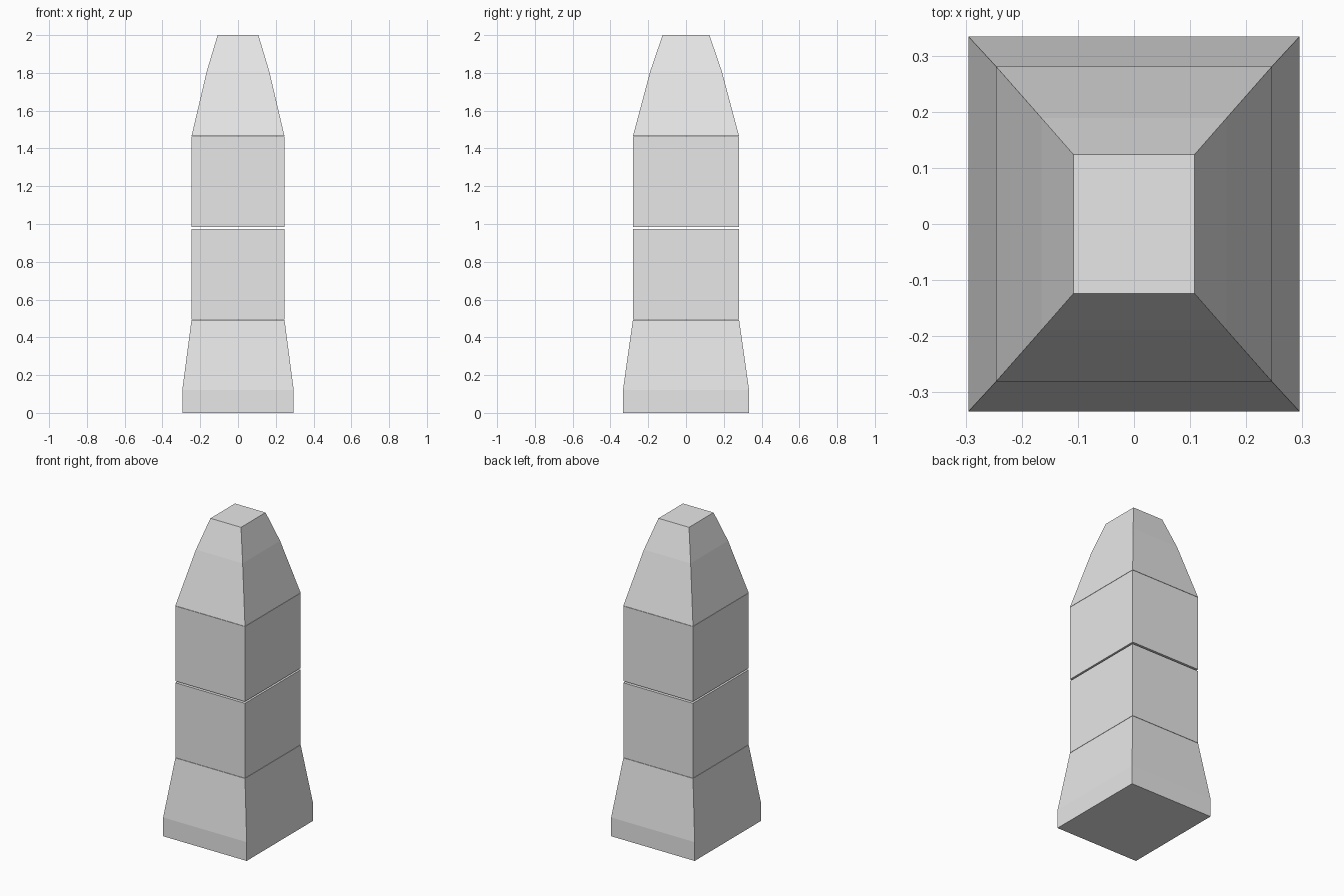
import bpy
import bmesh

cube = bpy.data.objects.get("Cube")
if cube:
    bpy.data.objects.remove(cube, do_unlink=True)

# Single stone colour
stone = bpy.data.materials.new("light_grey_stone")
stone.use_nodes = True
colour = (0.8, 0.8, 0.8, 1.0)
stone.diffuse_color = colour
stone.node_tree.nodes["Principled BSDF"].inputs["Base Color"].default_value = colour


def stacked_block(name, levels):
    """Closed block lofted through rectangles (half width, half depth, height)."""
    bm = bmesh.new()
    rings = [[bm.verts.new((sx * w, sy * d, z))
              for sx, sy in ((-1, -1), (1, -1), (1, 1), (-1, 1))]
             for w, d, z in levels]
    for low, high in zip(rings, rings[1:]):
        for i in range(4):
            j = (i + 1) % 4
            bm.faces.new((low[i], low[j], high[j], high[i]))
    bm.faces.new(rings[0][::-1])
    bm.faces.new(rings[-1])
    mesh = bpy.data.meshes.new(name)
    bm.to_mesh(mesh)
    bm.free()
    mesh.materials.append(stone)
    obj = bpy.data.objects.new(name, mesh)
    bpy.context.collection.objects.link(obj)
    return obj


W, D = 0.246, 0.281  # shaft half width and half depth

# Flared foot with a short upright plinth
stacked_block("base", [(0.295, 0.334, 0), (0.295, 0.334, 0.12), (W, D, 0.493)])

# Two straight shaft blocks with a thin open joint between them
stacked_block("lower_shaft", [(W, D, 0.495), (W, D, 0.973)])
stacked_block("upper_shaft", [(W, D, 0.984), (W, D, 1.463)])

# Tapered cap, steeper below and narrowing faster near the flat top
stacked_block("cap", [(W, D, 1.465), (0.165, 0.189, 1.81), (0.108, 0.124, 2)])
